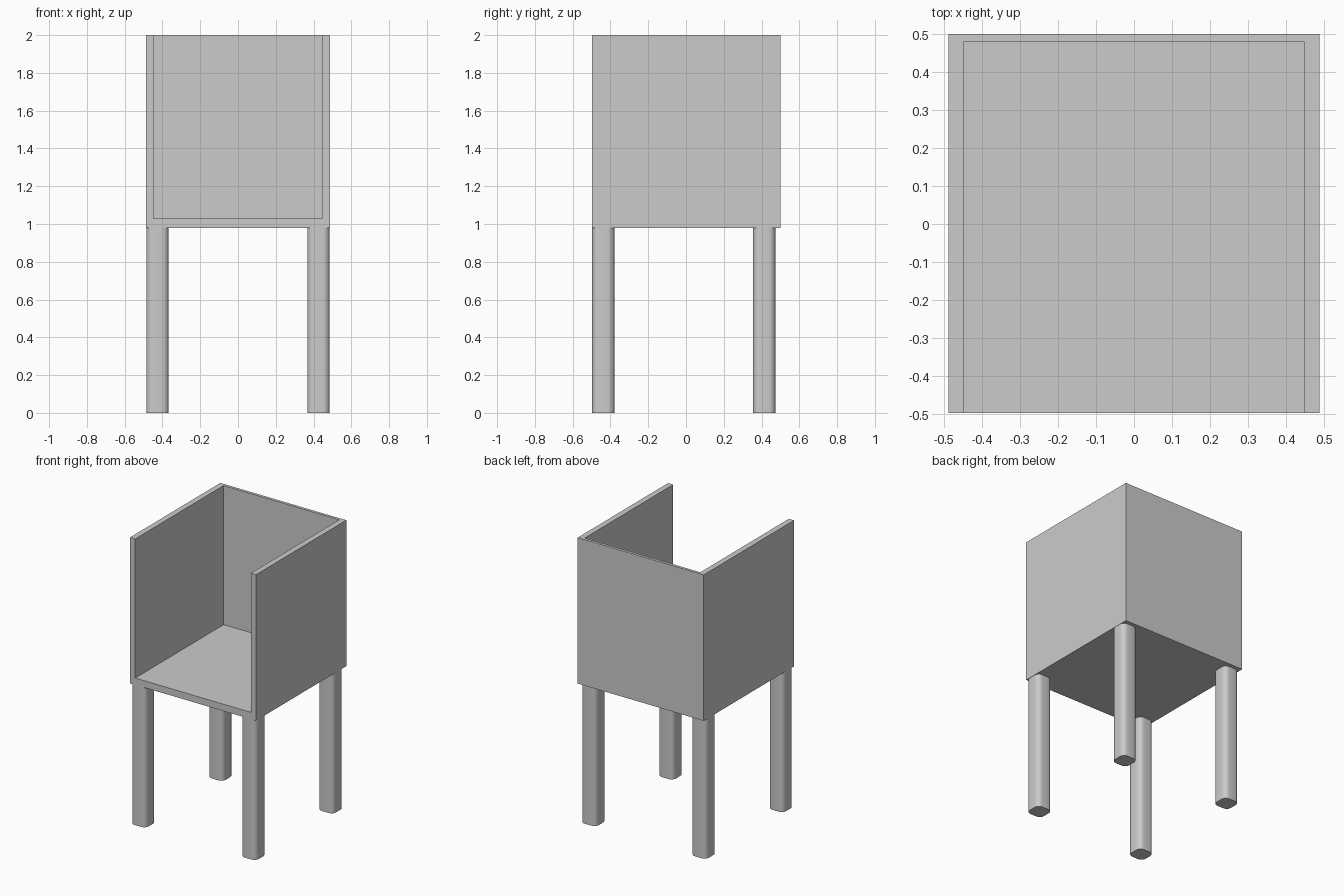
import bpy

if "Cube" in bpy.data.objects:
    bpy.data.objects.remove(bpy.data.objects["Cube"])


def box(name, x, y, z):
    """Box from (min, max) pairs on each axis."""
    centre = [(a + b) / 2 for a, b in (x, y, z)]
    bpy.ops.mesh.primitive_cube_add(size=1, location=centre)
    ob = bpy.context.object
    ob.name = name
    ob.scale = [b - a for a, b in (x, y, z)]
    bpy.ops.object.transform_apply(location=False, rotation=False, scale=True)
    return ob


# Chair body: one block hollowed out, open at the top and front
body = box("seat_with_back_and_arms", (-0.487, 0.487), (-0.497, 0.5), (0.98, 2.0))
cutter = box("cavity_cutter", (-0.447, 0.447), (-0.7, 0.48), (1.028, 2.3))
cutter.hide_render = True

bpy.context.view_layer.objects.active = body
cut = body.modifiers.new("hollow", 'BOOLEAN')
cut.operation = 'DIFFERENCE'
cut.solver = 'EXACT'
cut.object = cutter
bpy.ops.object.modifier_apply(modifier=cut.name)
bpy.data.objects.remove(cutter, do_unlink=True)


# Legs: square posts with rounded upright edges
def leg(name, cx, cy, width=0.118, radius=0.034):
    h = width / 2
    ob = box(name, (cx - h, cx + h), (cy - h, cy + h), (0.0, 0.98))
    weights = ob.data.attributes.new("bevel_weight_edge", 'FLOAT', 'EDGE')
    for e in ob.data.edges:
        a, b = (ob.data.vertices[i].co for i in e.vertices)
        weights.data[e.index].value = 1.0 if abs(a.z - b.z) > 0.5 else 0.0
    bevel = ob.modifiers.new("round", 'BEVEL')
    bevel.limit_method = 'WEIGHT'
    bevel.width = radius
    bevel.segments = 5
    bpy.ops.object.modifier_apply(modifier=bevel.name)
    bpy.ops.object.shade_smooth_by_angle()


for side, sx in (("left", -1), ("right", 1)):
    leg(f"front_leg_{side}", sx * 0.426, -0.438)
    leg(f"back_leg_{side}", sx * 0.426, 0.414)
